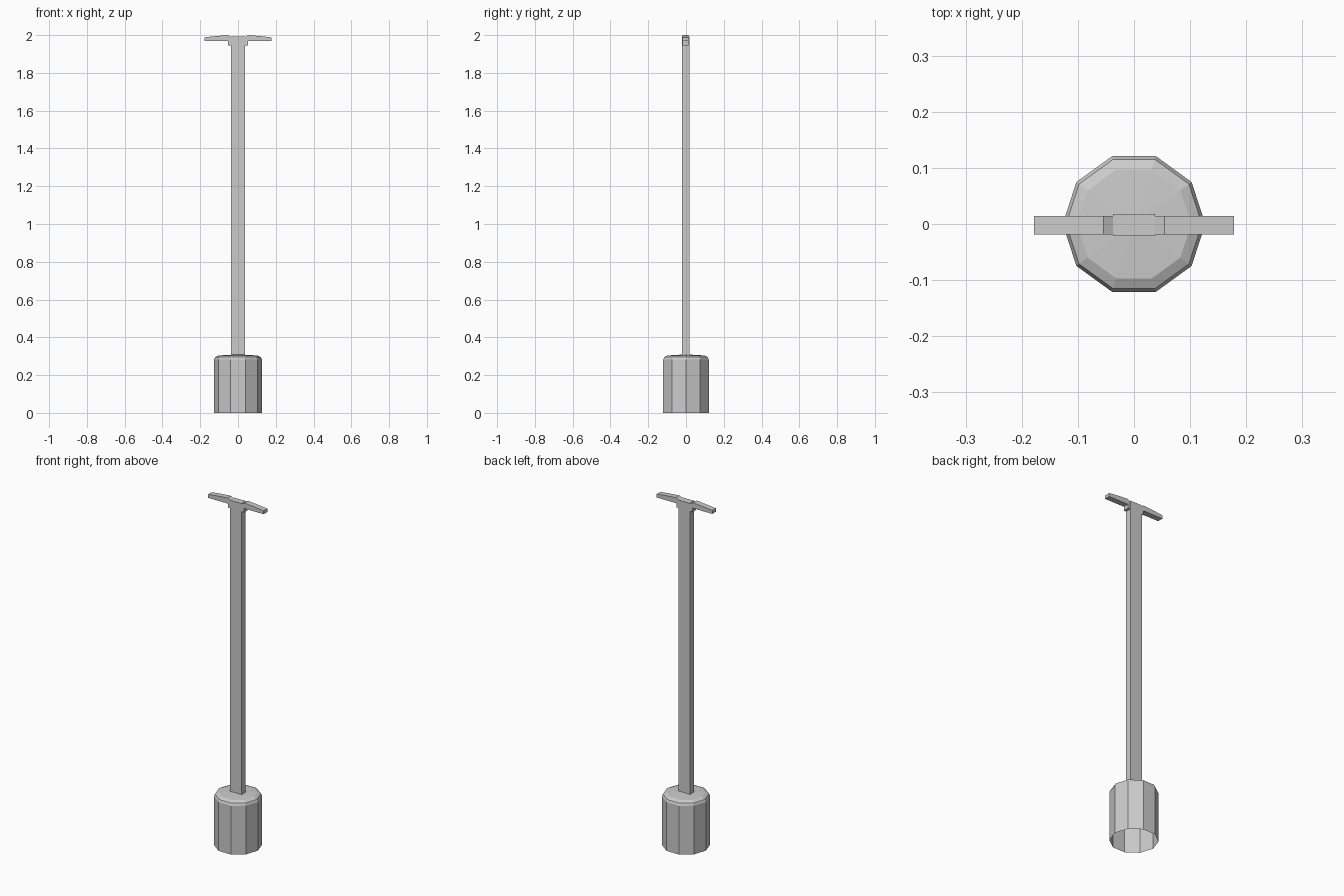
import bpy, math

if "Cube" in bpy.data.objects:
    bpy.data.objects.remove(bpy.data.objects["Cube"])


def make_object(name, verts, faces):
    mesh = bpy.data.meshes.new(name)
    mesh.from_pydata(verts, [], faces)
    mesh.update()
    obj = bpy.data.objects.new(name, mesh)
    bpy.context.collection.objects.link(obj)
    return obj


def prism(name, outline, y0, y1):
    """Extrude an x-z outline (counter-clockwise from the front) along y."""
    n = len(outline)
    verts = [(x, y0, z) for x, z in outline] + [(x, y1, z) for x, z in outline]
    faces = [tuple(range(n)), tuple(reversed(range(n, 2 * n)))]
    for i in range(n):
        j = (i + 1) % n
        faces.append((j, i, i + n, j + n))
    return make_object(name, verts, faces)


# Ten-sided base shell with rounded shoulder, open underneath
SIDES = 10
rings = [(0.127, 0.0), (0.127, 0.282), (0.121, 0.295), (0.102, 0.304)]
verts = [(r * math.cos(math.tau * i / SIDES), r * math.sin(math.tau * i / SIDES), z)
         for r, z in rings for i in range(SIDES)]
faces = []
for k in range(len(rings) - 1):
    for i in range(SIDES):
        a, b = k * SIDES + i, k * SIDES + (i + 1) % SIDES
        faces.append((a, b, b + SIDES, a + SIDES))
verts.append((0, 0, 0.31))
top = (len(rings) - 1) * SIDES
faces += [(top + i, top + (i + 1) % SIDES, len(verts) - 1) for i in range(SIDES)]
make_object("base", verts, faces)

# Flat rectangular post
prism("post", [(-0.037, 0.30), (0.037, 0.30), (0.037, 1.993), (-0.037, 1.993)],
      -0.021, 0.018)

# Tapered arms and the stepped bracket below, mirrored left and right
half = [(0.037, 1.945), (0.052, 1.945), (0.052, 1.968), (0.178, 1.968),
        (0.178, 1.988), (0.115, 1.995), (0.054, 2.0), (0.037, 1.99)]
prism("right_arm", half, -0.019, 0.014)
prism("left_arm", [(-x, z) for x, z in reversed(half)], -0.019, 0.014)
